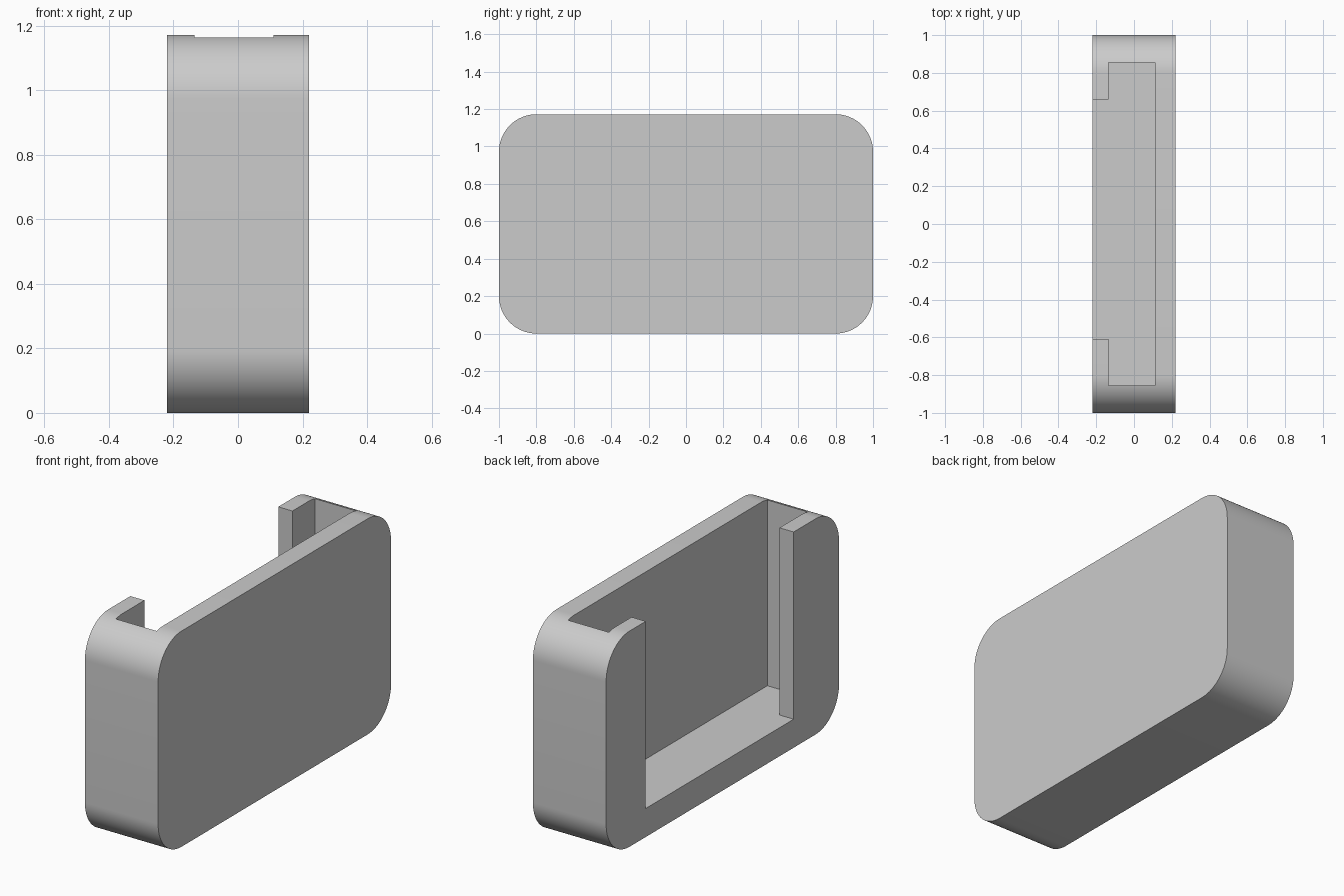
import bpy, bmesh, math
from mathutils import Vector

if "Cube" in bpy.data.objects:
    bpy.data.objects.remove(bpy.data.objects["Cube"], do_unlink=True)

HALF_W, HALF_L, HEIGHT = 0.22, 1.0, 1.172
RADIUS, FLOOR = 0.2, 0.155

grey = bpy.data.materials.new("plain grey")
grey.use_nodes = True
colour = (0.6, 0.6, 0.6, 1)
grey.diffuse_color = colour
grey.node_tree.nodes["Principled BSDF"].inputs["Base Color"].default_value = colour


def prism(name, outline, direction):
    """Extrude a closed outline along a direction into a solid."""
    bm = bmesh.new()
    face = bm.faces.new([bm.verts.new(p) for p in outline])
    grown = bmesh.ops.extrude_face_region(bm, geom=[face], use_keep_orig=True)
    verts = [v for v in grown["geom"] if isinstance(v, bmesh.types.BMVert)]
    bmesh.ops.translate(bm, vec=Vector(direction), verts=verts)
    bmesh.ops.recalc_face_normals(bm, faces=bm.faces)
    mesh = bpy.data.meshes.new(name)
    bm.to_mesh(mesh)
    bm.free()
    mesh.materials.append(grey)
    obj = bpy.data.objects.new(name, mesh)
    bpy.context.collection.objects.link(obj)
    return obj


# Rounded rectangular body
steps = 20
outline = []
corners = [(1, 1), (-1, 1), (-1, -1), (1, -1)]
for i, (sy, sz) in enumerate(corners):
    cy = sy * (HALF_L - RADIUS)
    cz = HEIGHT / 2 + sz * (HEIGHT / 2 - RADIUS)
    for k in range(steps + 1):
        a = math.pi / 2 * (i + k / steps)
        outline.append((-HALF_W, cy + RADIUS * math.cos(a), cz + RADIUS * math.sin(a)))
body = prism("holder_body", outline, (2 * HALF_W, 0, 0))

# Pocket open at the top, with a narrower slot through one broad side
back, lip, outside = 0.11, -0.135, -0.4
pocket = [(back, -0.855), (back, 0.855), (lip, 0.855), (lip, 0.66),
          (outside, 0.66), (outside, -0.61), (lip, -0.61), (lip, -0.855)]
cutter = prism("pocket_cutter", [(x, y, FLOOR) for x, y in pocket], (0, 0, 1.5))
cutter.hide_render = True

cut = body.modifiers.new("pocket", "BOOLEAN")
cut.operation = "DIFFERENCE"
cut.solver = "EXACT"
cut.object = cutter
bpy.ops.object.select_all(action="DESELECT")
body.select_set(True)
bpy.context.view_layer.objects.active = body
bpy.ops.object.modifier_apply(modifier=cut.name)
bpy.data.objects.remove(cutter, do_unlink=True)

# Smooth rounded corners, crisp edges
bpy.ops.object.shade_smooth_by_angle(angle=math.radians(30))
